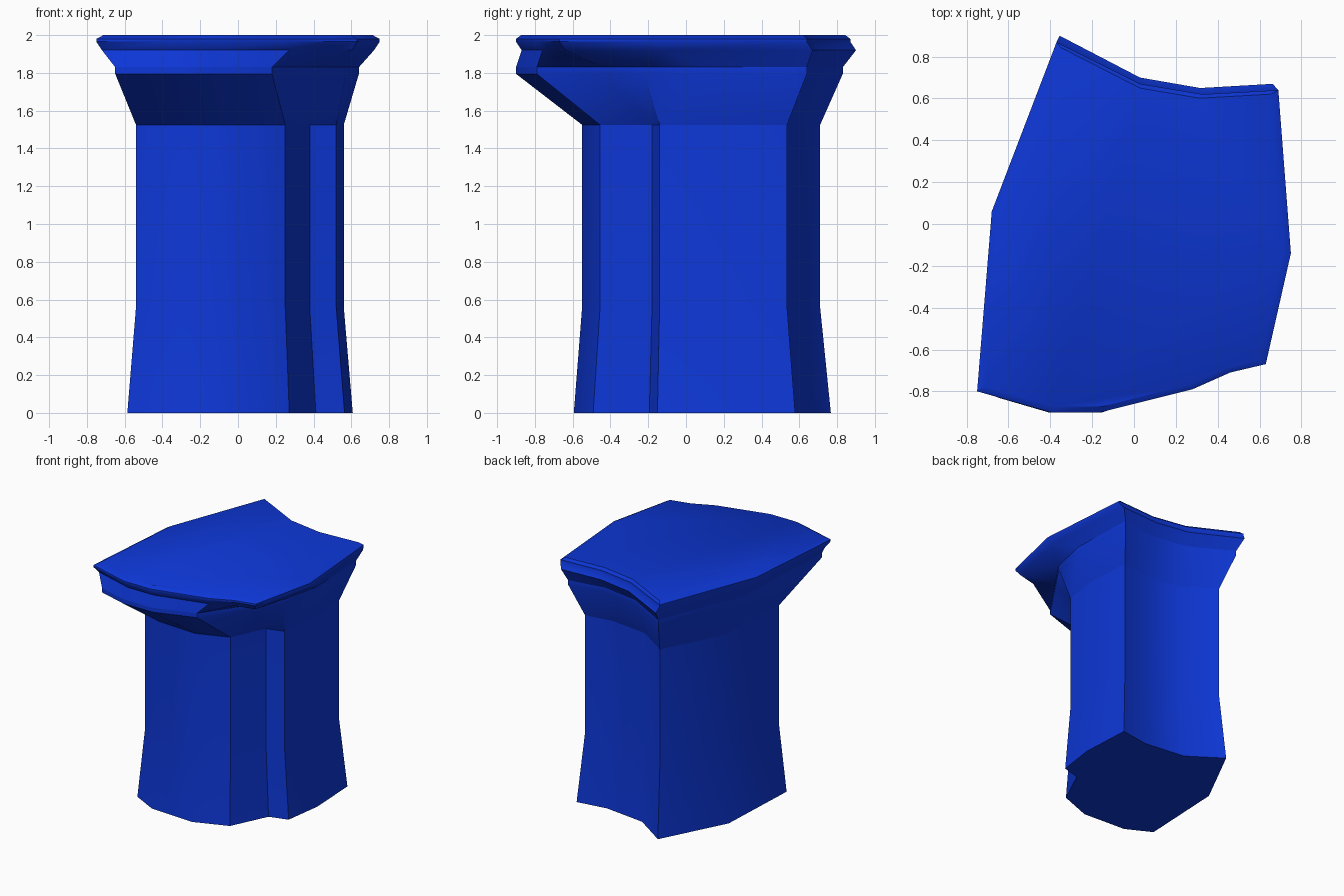
import bpy
import bmesh
import math

default = bpy.data.objects.get("Cube")
if default:
    bpy.data.objects.remove(default, do_unlink=True)

# Single blue finish
blue = bpy.data.materials.new("deep_blue")
blue.use_nodes = True
colour = (0.004, 0.038, 0.68, 1)
blue.diffuse_color = colour
blue.node_tree.nodes["Principled BSDF"].inputs["Base Color"].default_value = colour

# Outlines run counter-clockwise from the front right corner; matching corners line up
shaft_outline = [(-.54, -.43), (-.35, -.53), (0, -.55), (.25, -.455),
                 (.38, -.18), (.52, -.14), (.56, .15), (.54, .535),
                 (.31, .5), (-.01, .54), (-.26, .71), (-.51, .22)]
ledge_outline = [(-.65, -.83), (-.41, -.9), (-.15, -.9), (.18, -.79),
                 (.42, -.44), (.57, -.22), (.64, .1), (.62, .64),
                 (.32, .59), (.01, .64), (-.33, .83), (-.61, .12)]
slab_outline = [(-.75, -.8), (-.4, -.9), (-.16, -.9), (.28, -.79),
                (.46, -.71), (.63, -.67), (.75, -.14), (.69, .64),
                (.33, .62), (.03, .67), (-.37, .87), (-.68, .06)]


def ring(outline, z, scale_x=1, scale_y=1, shift_y=0):
    """Place an outline at a height, optionally resized or shifted."""
    return [(x * scale_x, y * scale_y + shift_y, z) for x, y in outline]


def loft(name, rings, close_bottom=False, close_top=False):
    """Skin a stack of matching rings into one smooth-shaded part."""
    bm = bmesh.new()
    loops = [[bm.verts.new(point) for point in points] for points in rings]
    for lower, upper in zip(loops, loops[1:]):
        count = len(lower)
        for i in range(count):
            j = (i + 1) % count
            bm.faces.new((lower[i], lower[j], upper[j], upper[i]))
    if close_bottom:
        bm.faces.new(list(reversed(loops[0])))
    if close_top:
        bm.faces.new(loops[-1])
    mesh = bpy.data.meshes.new(name)
    bm.to_mesh(mesh)
    bm.free()
    mesh.materials.append(blue)
    part = bpy.data.objects.new(name, mesh)
    bpy.context.collection.objects.link(part)
    bpy.ops.object.select_all(action="DESELECT")
    part.select_set(True)
    bpy.context.view_layer.objects.active = part
    bpy.ops.object.shade_smooth_by_angle(angle=math.radians(36))
    return part


# Shaft with a flared foot and a notched front left corner
shaft_top = ring(shaft_outline, 1.525)
loft("shaft", [ring(shaft_outline, 0, 1.085, 1.08),
               ring(shaft_outline, .56),
               shaft_top], close_bottom=True)

# Flaring capital with a thin upright ledge
ledge_top = ring(ledge_outline, 1.83)
loft("capital", [shaft_top, ring(ledge_outline, 1.795), ledge_top])

# Overhanging slab with a bevelled rim
loft("top_slab", [ledge_top,
                  ring(slab_outline, 1.92, .96, 1, .03),
                  ring(slab_outline, 1.965),
                  ring(slab_outline, 1.98),
                  ring(slab_outline, 2, .95, .97)], close_top=True)
